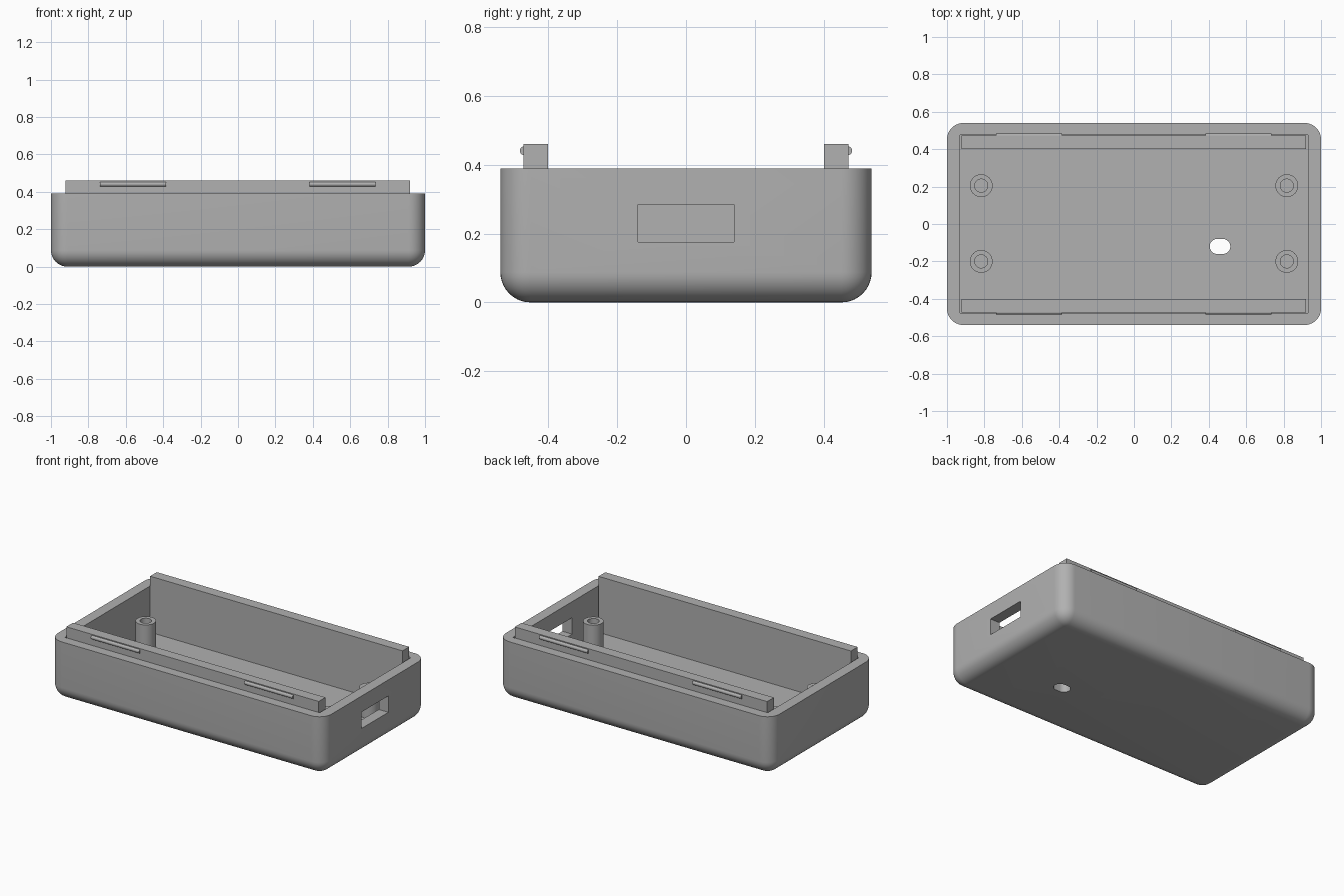
import bpy, bmesh, math

if "Cube" in bpy.data.objects:
    bpy.data.objects.remove(bpy.data.objects["Cube"])

FLOOR, RIM, LIP_TOP = 0.09, 0.39, 0.46
grey = bpy.data.materials.new("plain grey")
grey.diffuse_color = (0.44, 0.44, 0.44, 1)
grey.use_nodes = True
grey.node_tree.nodes["Principled BSDF"].inputs["Base Color"].default_value = grey.diffuse_color


def finish(name, bm):
    mesh = bpy.data.meshes.new(name)
    bmesh.ops.recalc_face_normals(bm, faces=bm.faces)
    bm.to_mesh(mesh)
    bm.free()
    mesh.materials.append(grey)
    ob = bpy.data.objects.new(name, mesh)
    bpy.context.collection.objects.link(ob)
    return ob


def box(name, x0, x1, y0, y1, z0, z1, radius=0, pick=None):
    """Axis-aligned box; edges chosen by pick are rounded."""
    bm = bmesh.new()
    bmesh.ops.create_cube(bm, size=1)
    for v in bm.verts:
        v.co.x = x1 if v.co.x > 0 else x0
        v.co.y = y1 if v.co.y > 0 else y0
        v.co.z = z1 if v.co.z > 0 else z0
    if radius:
        edges = [e for e in bm.edges if pick(*(v.co for v in e.verts))]
        bmesh.ops.bevel(bm, geom=edges, offset=radius, segments=10,
                        profile=0.5, affect='EDGES', clamp_overlap=True)
    return finish(name, bm)


def smooth(ob):
    bpy.ops.object.select_all(action='DESELECT')
    ob.select_set(True)
    bpy.context.view_layer.objects.active = ob
    bpy.ops.object.shade_smooth_by_angle(angle=math.radians(35))


def cut(ob, cutter):
    mod = ob.modifiers.new("cut", 'BOOLEAN')
    mod.operation, mod.solver, mod.object = 'DIFFERENCE', 'EXACT', cutter
    bpy.context.view_layer.objects.active = ob
    bpy.ops.object.modifier_apply(modifier=mod.name)
    bpy.data.objects.remove(cutter)


def upright(a, b):
    return abs(a.z - b.z) > 0.01


# Tray with rounded corners and rounded underside
tray = box("tray", -1, 1, -0.54, 0.54, 0, RIM, 0.088,
           lambda a, b: upright(a, b) or max(a.z, b.z) < 0.01)
cut(tray, box("cavity_cutter", -0.93, 0.93, -0.477, 0.477, FLOOR, 1))
# Port opening in the right wall and oval hole in the floor
cut(tray, box("port_cutter", 0.85, 1.1, -0.14, 0.14, 0.176, 0.284))
cut(tray, box("oval_cutter", 0.405, 0.515, -0.16, -0.08, -0.1, 0.2, 0.0395, upright))
smooth(tray)

# Inner lips along the long walls, with rounded snap ridges
for side, label in ((-1, "front"), (1, "back")):
    y0, y1 = sorted((side * 0.402, side * 0.472))
    box(label + "_lip", -0.923, 0.92, y0, y1, FLOOR - 0.01, LIP_TOP)
    for x0 in (-0.738, 0.382):
        bm = bmesh.new()
        bmesh.ops.create_cone(bm, cap_ends=True, segments=20, radius1=0.013,
                              radius2=0.013, depth=0.354)
        for v in bm.verts:
            v.co = (x0 + 0.177 + v.co.z, side * 0.47 + v.co.x, 0.441 + v.co.y)
        smooth(finish(label + "_snap_ridge", bm))

# Hollow screw posts: ring profile spun about the post axis
for px in (-0.817, 0.817):
    for py in (-0.2, 0.205):
        bm = bmesh.new()
        n, rings = 32, []
        for r, z in ((0.061, FLOOR - 0.005), (0.061, 0.27), (0.035, 0.27), (0.035, FLOOR - 0.005)):
            rings.append([bm.verts.new((px + r * math.cos(i * math.tau / n),
                                        py + r * math.sin(i * math.tau / n), z))
                          for i in range(n)])
        for a, b in zip(rings, rings[1:] + rings[:1]):
            for i in range(n):
                j = (i + 1) % n
                bm.faces.new((a[i], a[j], b[j], b[i]))
        smooth(finish("screw_post", bm))
